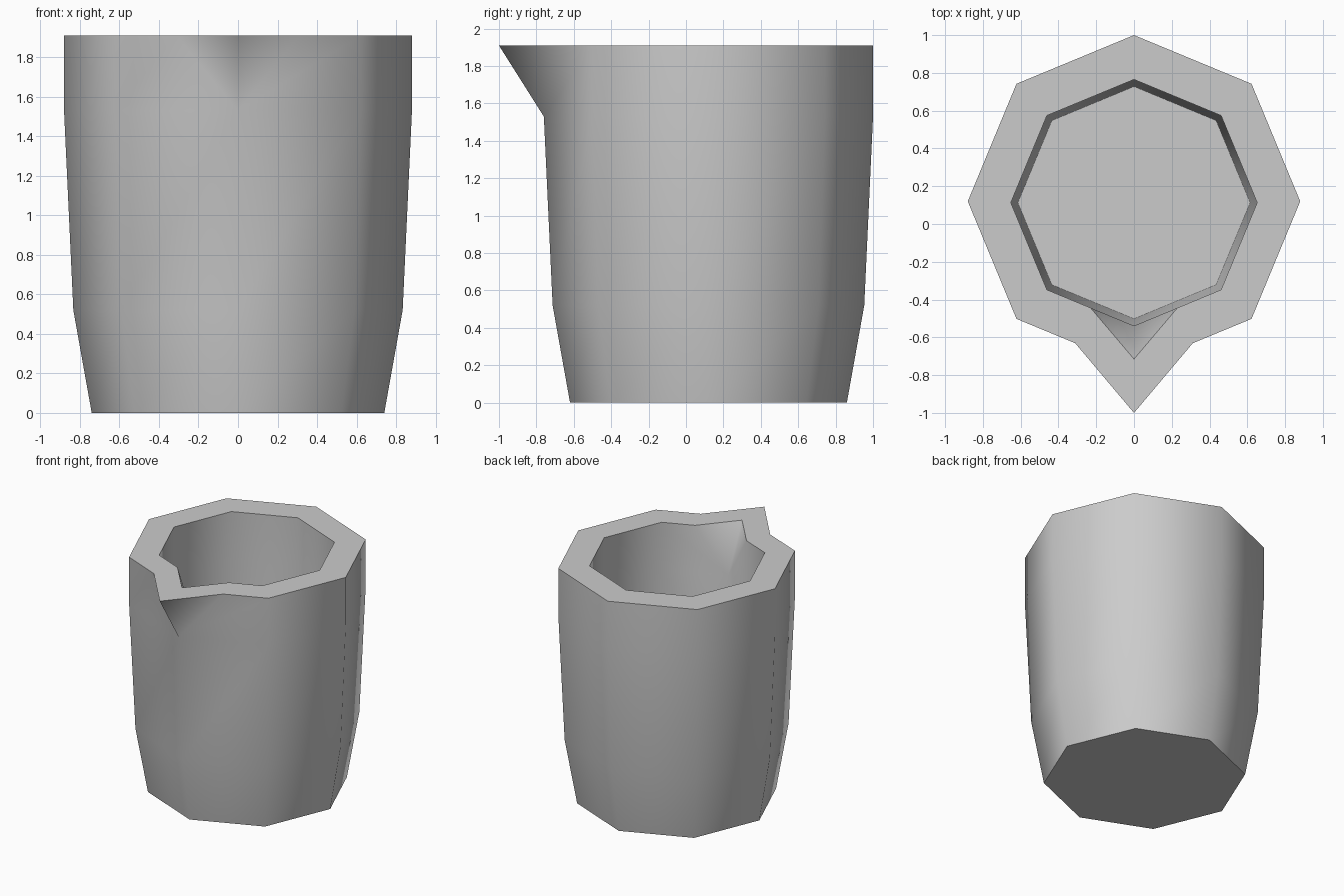
import bpy
import bmesh
from math import cos, sin, pi
from mathutils import Vector

cube = bpy.data.objects.get("Cube")
if cube:
    bpy.data.objects.remove(cube, do_unlink=True)

SIDES = 8
TOP, SHOULDER, WAIST = 1.91, 1.53, 0.52
bm = bmesh.new()


def ring(radius, z, y):
    """Octagon with its first corner at the front."""
    angles = [2 * pi * k / SIDES - pi / 2 for k in range(SIDES)]
    return [bm.verts.new((radius * cos(a), y + radius * sin(a), z)) for a in angles]


def bridge(low, high):
    for k in range(SIDES):
        n = (k + 1) % SIDES
        bm.faces.new((low[k], low[n], high[n], high[k]))


def shell(profile, y, tip_y):
    """Stacked octagons, a cap at the lowest and a spout at the front of the top one."""
    rings = [ring(r, z, y) for r, z in profile]
    bm.faces.new(rings[0])
    for low, high in zip(rings[:-2], rings[1:-1]):
        bridge(low, high)
    low, high = rings[-2:]
    # The spout starts halfway along the two front edges of the rim
    tip = high[0]
    right, left = [bm.verts.new((tip.co + high[k].co) / 2) for k in (1, -1)]
    tip.co = Vector((0, tip_y, tip.co.z))
    for k in range(1, SIDES - 1):
        bm.faces.new((low[k], low[k + 1], high[k + 1], high[k]))
    bm.faces.new((low[0], low[1], high[1], right))
    bm.faces.new((low[-1], low[0], left, high[-1]))
    bm.faces.new((low[0], right, tip))
    bm.faces.new((low[0], tip, left))
    return [tip, right] + high[1:] + [left]


# Outer wall, inner wall and the flat rim joining them
outer = shell([(0.74, 0), (0.833, WAIST), (0.88, SHOULDER), (0.88, TOP)], 0.12, -1.0)
inner = shell([(0.615, WAIST), (0.652, SHOULDER), (0.652, TOP)], 0.113, -0.715)
count = len(outer)
for k in range(count):
    n = (k + 1) % count
    bm.faces.new((outer[k], outer[n], inner[n], inner[k]))
bmesh.ops.recalc_face_normals(bm, faces=bm.faces[:])

# Walls are smooth, with sharp edges around the base, floor and rim
for face in bm.faces:
    face.smooth = True
for edge in bm.edges:
    flat = [abs(f.normal.z) > 0.95 for f in edge.link_faces]
    edge.smooth = all(flat) or not any(flat)

mesh = bpy.data.meshes.new("crucible")
bm.to_mesh(mesh)
bm.free()

# Plain grey material
grey = bpy.data.materials.new("grey")
grey.use_nodes = True
colour = (0.6, 0.6, 0.6, 1)
grey.diffuse_color = colour
grey.node_tree.nodes["Principled BSDF"].inputs["Base Color"].default_value = colour
mesh.materials.append(grey)

crucible = bpy.data.objects.new("crucible", mesh)
bpy.context.collection.objects.link(crucible)
